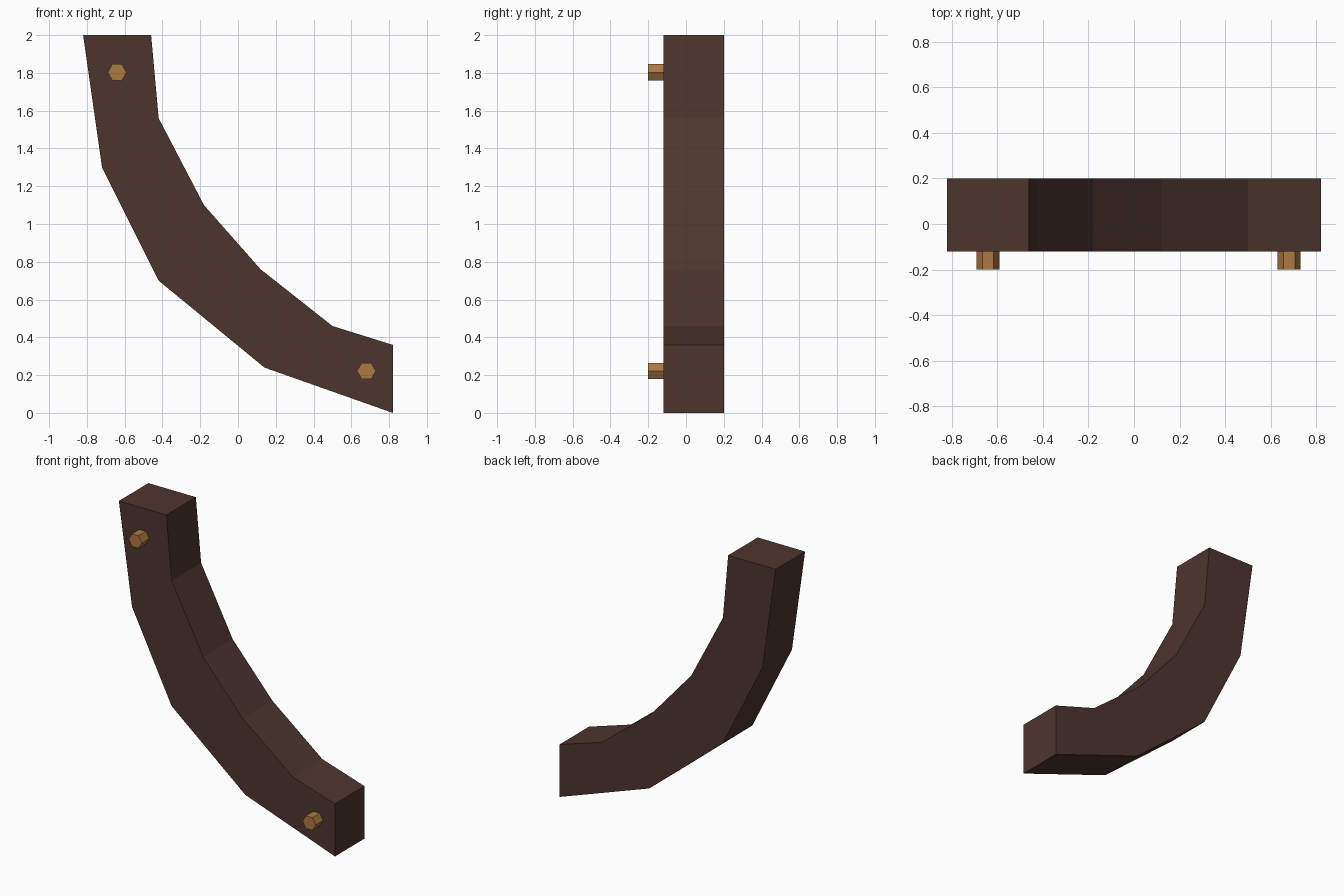
import bpy, bmesh, math

if "Cube" in bpy.data.objects:
    bpy.data.objects.remove(bpy.data.objects["Cube"])


def material(name, color):
    m = bpy.data.materials.new(name)
    m.diffuse_color = (*color, 1)
    m.use_nodes = True
    m.node_tree.nodes["Principled BSDF"].inputs["Base Color"].default_value = m.diffuse_color
    return m


def prism(name, outline, y0, y1, mat):
    """Extrude an x-z outline along y."""
    bm = bmesh.new()
    face = bm.faces.new([bm.verts.new((x, y0, z)) for x, z in outline])
    ext = bmesh.ops.extrude_face_region(bm, geom=[face], use_keep_orig=True)
    verts = [v for v in ext["geom"] if isinstance(v, bmesh.types.BMVert)]
    bmesh.ops.translate(bm, verts=verts, vec=(0, y1 - y0, 0))
    bmesh.ops.recalc_face_normals(bm, faces=bm.faces[:])
    mesh = bpy.data.meshes.new(name)
    bm.to_mesh(mesh)
    bm.free()
    mesh.materials.append(mat)
    obj = bpy.data.objects.new(name, mesh)
    bpy.context.collection.objects.link(obj)
    return obj


dark_wood = material("dark_wood", (0.076, 0.036, 0.028))
peg_wood = material("peg_wood", (0.413, 0.188, 0.056))

# Curved timber brace: outer edge downwards, then inner edge back up
outer = [(-0.82, 2.0), (-0.72, 1.3), (-0.42, 0.70), (0.14, 0.24), (0.82, 0.0)]
inner = [(0.82, 0.36), (0.50, 0.46), (0.12, 0.76), (-0.18, 1.10),
         (-0.42, 1.56), (-0.46, 2.0)]
prism("curved_brace", outer + inner, -0.12, 0.20, dark_wood)

# Hexagonal pegs near both ends of the front face
for name, cx, cz in (("upper_peg", -0.64, 1.803), ("lower_peg", 0.68, 0.222)):
    hexagon = [(cx + 0.05 * math.cos(i * math.pi / 3),
                cz + 0.05 * math.sin(i * math.pi / 3)) for i in range(6)]
    prism(name, hexagon, -0.20, -0.12, peg_wood)
